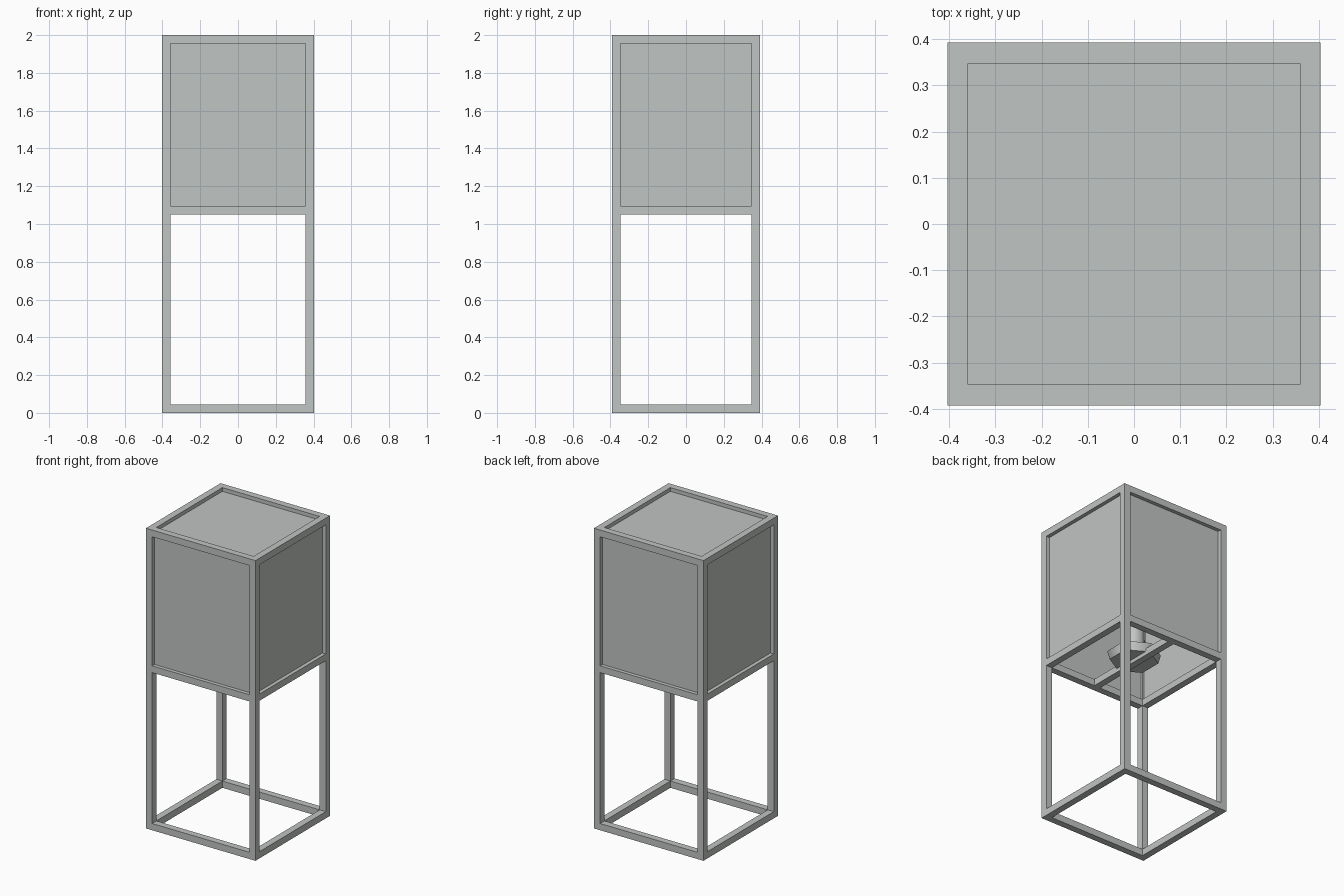
import bpy, math

if "Cube" in bpy.data.objects:
    bpy.data.objects.remove(bpy.data.objects["Cube"])

HX, HY, H, T = 0.4035, 0.3925, 2.0, 0.045   # half width, half depth, height, bar size
SHELF = 1.05                                # underside of the middle rails
RECESS, THIN = 0.025, 0.008                 # panel inset and thickness

metal = bpy.data.materials.new("pale grey metal")
metal.use_nodes = True
GREY = (0.53, 0.555, 0.54, 1)
metal.diffuse_color = GREY
metal.node_tree.nodes["Principled BSDF"].inputs["Base Color"].default_value = GREY


def box(name, lo, hi):
    bpy.ops.mesh.primitive_cube_add(size=1, location=[(a + b) / 2 for a, b in zip(lo, hi)])
    ob = bpy.context.object
    ob.name = name
    ob.scale = [b - a for a, b in zip(lo, hi)]
    bpy.ops.object.transform_apply(location=False, rotation=False, scale=True)
    ob.data.materials.append(metal)
    return ob


def prism(name, sides, r1, r2, z0, z1):
    bpy.ops.mesh.primitive_cone_add(vertices=sides, radius1=r1, radius2=r2,
                                    depth=z1 - z0, location=(0, 0, (z0 + z1) / 2))
    ob = bpy.context.object
    ob.name = name
    ob.data.materials.append(metal)
    bpy.ops.object.shade_smooth_by_angle(angle=math.radians(65))
    return ob


def span(side, outer, a, b):
    """Range lying between depths a and b inward from the outer face on one side."""
    return sorted((side * (outer - a), side * (outer - b)))


IX, IY = HX - T, HY - T

# Corner posts
for sx, fx in ((1, "left"), (-1, "right")):
    for sy, fy in ((1, "back"), (-1, "front")):
        x, y = span(sx, HX, 0, T), span(sy, HY, 0, T)
        box(f"{fy}_{fx}_post", (x[0], y[0], 0), (x[1], y[1], H))

# Rails at the foot, middle and top
for level, z in (("foot", 0), ("middle", SHELF), ("top", H - T)):
    for s, fy, fx in ((1, "back", "left"), (-1, "front", "right")):
        y = span(s, HY, 0, T)
        box(f"{level}_{fy}_rail", (-IX, y[0], z), (IX, y[1], z + T))
        x = span(s, HX, 0, T)
        box(f"{level}_{fx}_rail", (x[0], -IY, z), (x[1], IY, z + T))

# Recessed panels around the upper box, open underneath
for s, fy, fx in ((1, "back", "left"), (-1, "front", "right")):
    y = span(s, HY, RECESS, RECESS + THIN)
    box(f"{fy}_panel", (-IX, y[0], SHELF + T), (IX, y[1], H - T))
    x = span(s, HX, RECESS, RECESS + THIN)
    box(f"{fx}_panel", (x[0], -IY, SHELF + T), (x[1], IY, H - T))
box("top_panel", (-IX, -IY, H - RECESS - THIN), (IX, IY, H - RECESS))

# Lamp carried by a cross bar inside the box
box("lamp_cross_bar", (-T / 2, -IY, SHELF), (T / 2, IY, SHELF + T))
prism("lamp_base", 6, 0.15, 0.165, SHELF + 0.025, SHELF + 0.08)
prism("lamp_tube", 6, 0.07, 0.07, SHELF + 0.08, SHELF + 0.4)
